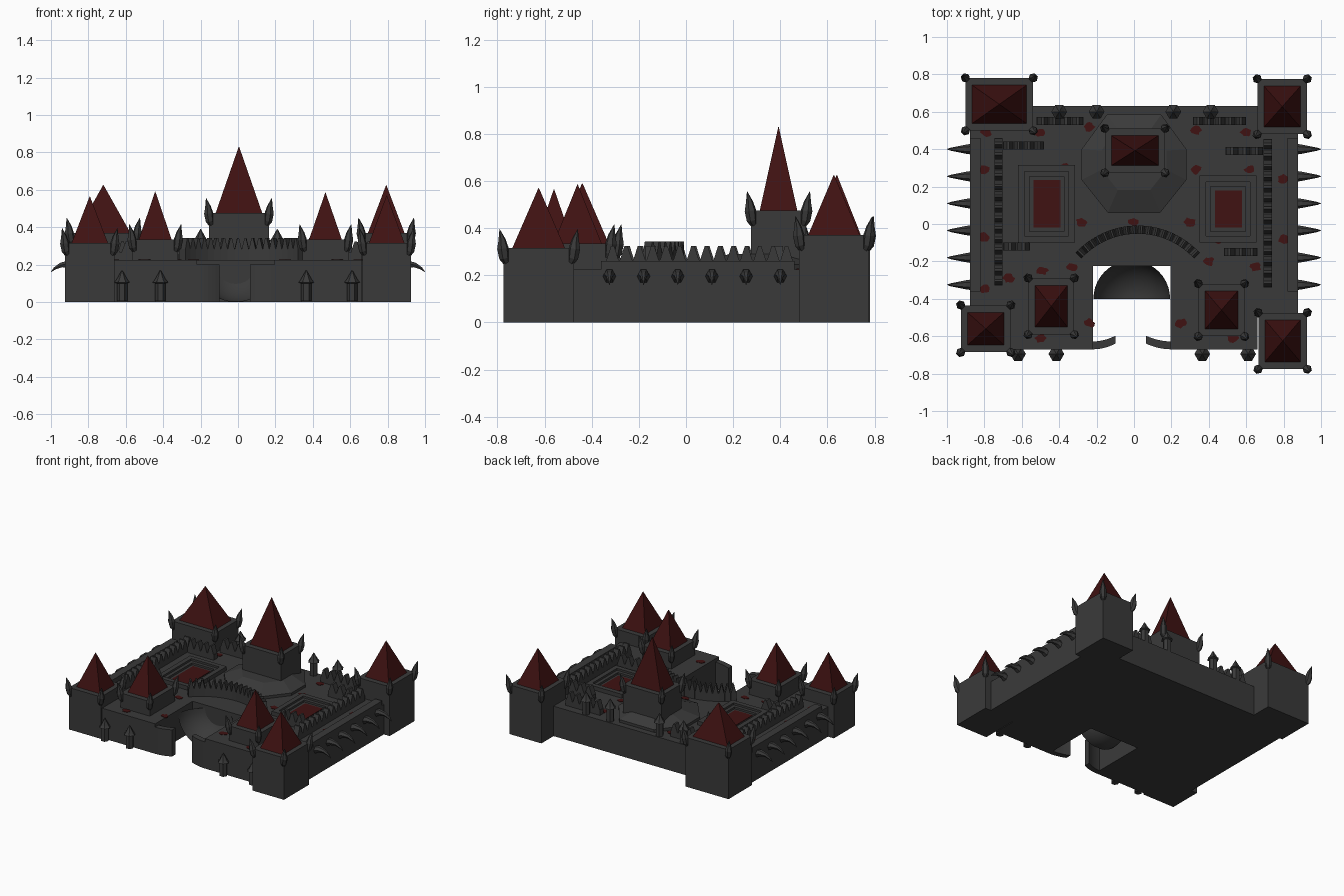
import bpy, bmesh, math, random
from mathutils import Vector

if "Cube" in bpy.data.objects:
    bpy.data.objects.remove(bpy.data.objects["Cube"])
random.seed(4)


def material(name, rgb):
    m = bpy.data.materials.new(name)
    m.use_nodes = True
    m.diffuse_color = (*rgb, 1)
    m.node_tree.nodes["Principled BSDF"].inputs["Base Color"].default_value = (*rgb, 1)
    return m


STONE = material("dark stone", (0.042, 0.042, 0.042))
RED = material("blood red", (0.05, 0.006, 0.006))
FLOOR = 0.225


def finish(name, bm, mat=STONE, smooth=False):
    bmesh.ops.recalc_face_normals(bm, faces=bm.faces)
    me = bpy.data.meshes.new(name)
    bm.to_mesh(me)
    bm.free()
    me.materials.append(mat)
    for p in me.polygons:
        p.use_smooth = smooth
    ob = bpy.data.objects.new(name, me)
    bpy.context.collection.objects.link(ob)
    return ob


def loft(bm, rings):
    """Skin a list of closed point rings and cap both ends."""
    vs = [[bm.verts.new(p) for p in r] for r in rings]
    n = len(vs[0])
    for a, b in zip(vs, vs[1:]):
        for i in range(n):
            j = (i + 1) % n
            bm.faces.new((a[i], a[j], b[j], b[i]))
    bm.faces.new(vs[0][::-1])
    bm.faces.new(vs[-1])


def prism(bm, outline, z0, z1):
    loft(bm, [[(x, y, z) for x, y in outline] for z in (z0, z1)])


def rect(x0, x1, y0, y1):
    return [(x0, y0), (x1, y0), (x1, y1), (x0, y1)]


def ngon(x, y, r, n, turn=0):
    return [(x + r * math.cos(turn + math.tau * i / n),
             y + r * math.sin(turn + math.tau * i / n)) for i in range(n)]


def horn(bm, base, out, path):
    """Tapered claw; path holds (outward, up, radius) steps."""
    side = Vector((-out.y, out.x, 0))
    centres = [base + out * o + Vector((0, 0, u)) for o, u, r in path]
    rings = []
    for i, c in enumerate(centres):
        t = centres[min(i + 1, len(path) - 1)] - centres[max(i - 1, 0)]
        up = side.cross(t.normalized())
        rings.append([c + (side * a + up * b) * path[i][2]
                      for a, b in ngon(0, 0, 1, 6)])
    loft(bm, rings)


# Main body with the gate court cut out of its front
body = bmesh.new()
right = [(0.195, -0.225), (0.195, -0.67), (0.66, -0.67), (0.66, -0.5), (0.877, -0.5), (0.877, 0.63)]
left = [(-x, y) for x, y in reversed(right)]
left[-2:] = [(-0.22, -0.67), (-0.22, -0.225)]
prism(body, right + left, 0, FLOOR)
finish("castle_body", body)

# Raised parapets along both sides
for s, name in ((1, "left"), (-1, "right")):
    bm = bmesh.new()
    prism(bm, rect(s * 0.82, s * 0.877, -0.36, 0.46), FLOOR - 0.02, 0.26)
    finish(name + "_parapet", bm)

# Curved gate wings
for name, x0, x1 in (("right_gate_wing", -0.22, -0.1), ("left_gate_wing", 0.2, 0.065)):
    bm = bmesh.new()
    steps = [i / 6 for i in range(7)]
    outer = [(x0 + (x1 - x0) * t, -0.67 + 0.03 * t * t) for t in steps]
    inner = [(x, y + 0.042) for x, y in reversed(outer)]
    prism(bm, outer + inner, 0, 0.2)
    finish(name, bm)

# Rounded hollow at the back of the gate court
bm = bmesh.new()
rows = []
for i in range(1, 11):
    a = math.pi / 2 * i / 10
    r, z = 0.205 * math.sin(a), 0.2 * (1 - math.cos(a))
    rows.append([bm.verts.new((-0.012 + r * math.cos(math.pi * k / 20),
                               -0.4 + r * math.sin(math.pi * k / 20), z)) for k in range(21)])
for a, b in zip(rows, rows[1:]):
    for k in range(20):
        bm.faces.new((a[k], a[k + 1], b[k + 1], b[k]))
bm.faces.new(rows[0])
finish("gate_hollow", bm, smooth=True)

# Towers: x range, y range, wall top, roof tip
towers = {
    "back_right_tower": (-0.9, -0.54, 0.50, 0.78, 0.37, 0.625),
    "back_left_tower": (0.66, 0.925, 0.48, 0.775, 0.37, 0.625),
    "front_right_tower": (-0.925, -0.66, -0.685, -0.435, 0.315, 0.565),
    "front_left_tower": (0.665, 0.925, -0.775, -0.475, 0.315, 0.57),
    "inner_right_tower": (-0.565, -0.32, -0.59, -0.29, 0.335, 0.59),
    "inner_left_tower": (0.345, 0.59, -0.6, -0.32, 0.335, 0.585),
    "keep": (-0.155, 0.165, 0.275, 0.51, 0.475, 0.83),
}
CLAW = [(-0.03, -0.085, 0.005), (-0.005, -0.04, 0.022), (0.003, 0, 0.025),
        (0.008, 0.035, 0.016), (0.022, 0.08, 0.001)]
for name, (x0, x1, y0, y1, top, tip) in towers.items():
    foot = 0 if name.startswith(("back", "front")) else FLOOR - 0.02
    bm = bmesh.new()
    prism(bm, rect(x0, x1, y0, y1), foot, top)
    finish(name + "_wall", bm)
    cx, cy = (x0 + x1) / 2, (y0 + y1) / 2
    bm = bmesh.new()
    base = [(x, y, top) for x, y in rect(x0 + 0.035, x1 - 0.035, y0 + 0.038, y1 - 0.038)]
    loft(bm, [base, [(cx + (x - cx) / 99, cy + (y - cy) / 99, tip) for x, y, z in base]])
    finish(name + "_roof", bm, RED)
    bm = bmesh.new()
    for x, y in rect(x0, x1, y0, y1):
        out = Vector((math.copysign(1, x - cx), math.copysign(1, y - cy), 0)).normalized()
        horn(bm, Vector((x, y, top)), out, CLAW)
    finish(name + "_horns", bm)

# Sloped eight-sided mound under the keep
bm = bmesh.new()
half = [(0.14, 0.06), (0.28, 0.235), (0.28, 0.4), (0.145, 0.585)]
foot = half + [(-x, y) for x, y in reversed(half)]
loft(bm, [[(x, y, FLOOR - 0.01) for x, y in foot], [(x, y, FLOOR + 0.02) for x, y in foot],
          [(x * 0.62, 0.38 + (y - 0.38) * 0.62, 0.29) for x, y in foot]])
finish("keep_mound", bm)


def teeth(name, points, low, high):
    """Battlement of pointed teeth on a low wall through the points."""
    bm = bmesh.new()
    for a, b in zip(points, points[1:]):
        a, b = Vector((*a, 0)), Vector((*b, 0))
        t = (b - a) / 2
        n = Vector((-t.y, t.x, 0)).normalized() * 0.022
        c = (a + b) / 2
        prism(bm, [(c + t * i + n * j).xy for i, j in rect(-1, 1, -1, 1)], FLOOR - 0.01, low)
        loft(bm, [[c + t * u * 0.9 + n * s + Vector((0, 0, z))
                   for u, z in ((-1, low), (1, low), (0.25, high), (-0.25, high))] for s in (-1, 1)])
    finish(name, bm)


def line(x0, y0, x1, y1):
    n = max(2, round(math.hypot(x1 - x0, y1 - y0) / 0.058))
    return [(x0 + (x1 - x0) * i / n, y0 + (y1 - y0) * i / n) for i in range(n + 1)]


for name, ends in {
    "right_long": (-0.725, -0.33, -0.725, 0.46), "left_long": (0.715, -0.34, 0.715, 0.455),
    "right_rear": (-0.7, 0.42, -0.48, 0.42), "right_fore": (-0.7, -0.12, -0.555, -0.12),
    "left_rear": (0.49, 0.39, 0.69, 0.39), "left_fore": (0.48, -0.15, 0.66, -0.15),
    "back_right": (-0.52, 0.55, -0.27, 0.55), "back_left": (0.315, 0.55, 0.6, 0.55),
}.items():
    teeth(name + "_battlement", line(*ends), 0.265, 0.325)
arc = [(0.02 + 0.43 * math.sin(a), -0.46 + 0.43 * math.cos(a))
       for a in [-0.83 + 1.66 * i / 18 for i in range(19)]]
teeth("arched_battlement", arc, 0.285, 0.343)

# Sunken courtyards: stepped frames around a red pool
for name, x0, x1, y0, y1 in (("right_court", -0.62, -0.315, -0.1, 0.315),
                             ("left_court", 0.35, 0.655, -0.1, 0.26)):
    bm = bmesh.new()
    for inset, wide, high in ((0, 0.035, 0.255), (0.035, 0.025, 0.24)):
        a, b, c, d = x0 + inset, x1 - inset, y0 + inset, y1 - inset
        for box in ((a, b, c, c + wide), (a, b, d - wide, d),
                    (a, a + wide, c + wide, d - wide), (b - wide, b, c + wide, d - wide)):
            prism(bm, rect(*box), FLOOR - 0.01, high)
    finish(name + "_frame", bm)
    bm = bmesh.new()
    prism(bm, rect(x0 + 0.082, x1 - 0.078, y0 + 0.08, y1 - 0.08), FLOOR - 0.002, FLOOR + 0.004)
    finish(name + "_pool", bm, RED)

# Small lantern turrets on the front wall and the back edge
spots = [(x, -0.695, 0.005) for x in (-0.62, -0.415, 0.365, 0.61)]
spots += [(x, 0.6, FLOOR) for x in (-0.4, -0.2, 0.21, 0.41)]
bm = bmesh.new()
for x, y, z in spots:
    loft(bm, [[(px, py, z + h) for px, py in ngon(x, y, r, 6)] for h, r in
              ((0, 0.028), (0.095, 0.028), (0.1, 0.042), (0.115, 0.03), (0.165, 0.002))])
    for k in range(6):
        a = math.tau * k / 6
        horn(bm, Vector((x, y, z + 0.1)), Vector((math.cos(a), math.sin(a), 0)),
             [(0.02, 0, 0.008), (0.04, 0.005, 0.001)])
finish("lantern_turrets", bm)

# Claws curling down along the side walls
bm = bmesh.new()
for i in range(6):
    for s in (-1, 1):
        horn(bm, Vector((s * 0.87, 0.4 - 0.145 * i, 0.195)), Vector((s, 0, 0)),
             [(-0.01, -0.005, 0.03), (0.03, 0.008, 0.024), (0.075, 0.004, 0.015),
              (0.11, -0.015, 0.008), (0.13, -0.035, 0.001)])
finish("side_claws", bm)

# Ragged red splashes on the terrace
splashes = [(-0.5, 0.49), (-0.79, 0.49), (-0.24, 0.52), (0.33, 0.5), (0.6, 0.49), (-0.8, 0.29),
            (-0.36, 0.3), (0.33, 0.29), (0.62, 0.29), (-0.28, 0.01), (0, 0.01), (0.3, 0.01),
            (-0.8, -0.07), (-0.58, -0.08), (-0.49, -0.25), (-0.67, -0.29), (-0.33, -0.23),
            (0.4, -0.2), (0.65, -0.23), (0.45, -0.08), (0.8, -0.08), (0.8, 0.24),
            (-0.5, -0.61), (-0.24, -0.53), (0.25, -0.53), (0.53, -0.61), (-0.8, -0.35)]
bm = bmesh.new()
for x, y in splashes:
    shape = [(x + (px - x) * k, y + (py - y) * k * 0.8) for px, py in ngon(x, y, 0.036, 12)
             for k in [random.uniform(0.6, 1)]]
    prism(bm, shape, FLOOR - 0.002, FLOOR + 0.003)
finish("red_splashes", bm, RED)
